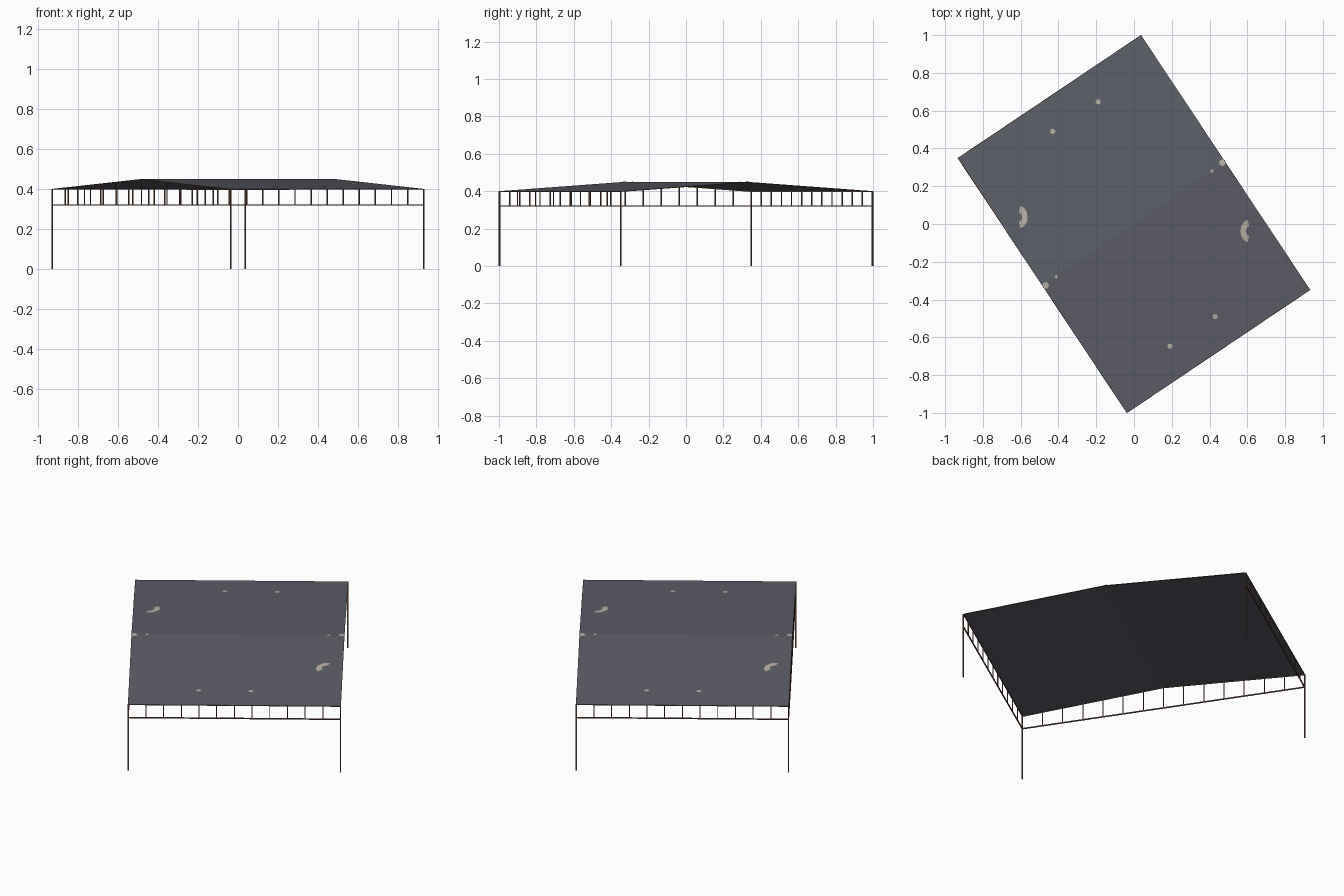
import bpy, bmesh, math
from mathutils import Vector

if "Cube" in bpy.data.objects:
    bpy.data.objects.remove(bpy.data.objects["Cube"])

EAVE, RIDGE, RAIL = 0.40, 0.45, 0.32


def mat(name, col):
    m = bpy.data.materials.new(name)
    m.diffuse_color = (*col, 1)
    m.use_nodes = True
    m.node_tree.nodes["Principled BSDF"].inputs["Base Color"].default_value = m.diffuse_color
    return m


GREY = mat("slate grey", (0.109, 0.112, 0.139))
BROWN = mat("reddish brown", (0.17, 0.08, 0.052))
TAN = mat("pale tan", (0.47, 0.43, 0.37))

# Corners of the turned rectangle; side A-B is the open entrance
A, B = Vector((0.037, 1.0, 0)), Vector((0.933, -0.349, 0))
C, D = -A, -B


def finish(name, bm, m):
    me = bpy.data.meshes.new(name)
    bmesh.ops.recalc_face_normals(bm, faces=bm.faces)
    bm.to_mesh(me)
    bm.free()
    me.materials.append(m)
    ob = bpy.data.objects.new(name, me)
    bpy.context.collection.objects.link(ob)


def bar(bm, p, q, t):
    """Square rod from p to q, lined up with the walls."""
    d = (q - p).normalized()
    ref = (B - A).normalized() if abs(d.z) > 0.7 else Vector((0, 0, 1))
    u = d.cross(ref).normalized() * t / 2
    v = d.cross(u).normalized() * t / 2
    ends = [[bm.verts.new(e + a * u + b * v) for a, b in ((-1, -1), (1, -1), (1, 1), (-1, 1))]
            for e in (p, q)]
    bm.faces.new(ends[0])
    bm.faces.new(ends[1])
    for i in range(4):
        j = (i + 1) % 4
        bm.faces.new((ends[0][i], ends[0][j], ends[1][j], ends[1][i]))


def at(p, z):
    return Vector((p.x, p.y, z))


def roof_z(p):
    slope_dir = (A - B).normalized()
    return RIDGE - (RIDGE - EAVE) * abs(p.dot(slope_dir)) / ((A - B).length / 2)


# Roof sheet: two slopes meeting on the ridge
bm = bmesh.new()
r1, r2 = at((A + B) / 2, RIDGE), at((C + D) / 2, RIDGE)
V = [bm.verts.new(p) for p in (at(A, EAVE), at(D, EAVE), r2, r1, at(C, EAVE), at(B, EAVE))]
bm.faces.new((V[0], V[1], V[2], V[3]))
bm.faces.new((V[3], V[2], V[4], V[5]))
finish("roof", bm, GREY)

# Corner posts
bm = bmesh.new()
corners = [p - p.normalized() * 0.003 for p in (A, B, C, D)]
for p in corners:
    bar(bm, at(p, 0), at(p, EAVE - 0.001), 0.006)
finish("corner_posts", bm, BROWN)

# Top edge beams all round; lower rails and upright slats on the three closed sides
rails, beams, slats = bmesh.new(), bmesh.new(), bmesh.new()
for i, n in enumerate((0, 12, 14, 12)):
    p, q = corners[i], corners[(i + 1) % 4]
    mid = (p + q) / 2
    for s, e in ((p, mid), (mid, q)):
        bar(beams, at(s, roof_z(s) - 0.002), at(e, roof_z(e) - 0.002), 0.004)
    if n:
        bar(rails, at(p, RAIL), at(q, RAIL), 0.006)
    for k in range(1, n):
        c = p.lerp(q, k / n)
        bar(slats, at(c, RAIL), at(c, roof_z(c) - 0.002), 0.005)
finish("lower_rails", rails, BROWN)
finish("edge_beams", beams, BROWN)
finish("slats", slats, BROWN)

# Pale patches on the roof, repeated by a half turn
bm = bmesh.new()


def patch(pts):
    bm.faces.new([bm.verts.new(at(p, roof_z(p) + 0.0012)) for p in pts])


for s in (1, -1):
    for x, y, r in ((-0.19, 0.647, 0.014), (-0.43, 0.49, 0.014),
                    (0.468, 0.325, 0.018), (0.412, 0.28, 0.009)):
        patch([s * Vector((x + r * math.cos(a * math.pi / 4),
                           y + r * math.sin(a * math.pi / 4), 0)) for a in range(8)])
    # crescent
    arc = [math.radians(-75 + 25 * k) for k in range(7)]
    for a, b in zip(arc, arc[1:]):
        patch([s * Vector((-0.615 + r * math.cos(t), 0.037 + 1.2 * r * math.sin(t), 0))
               for r, t in ((0.022, a), (0.052, a), (0.052, b), (0.022, b))])
finish("roof_patches", bm, TAN)
